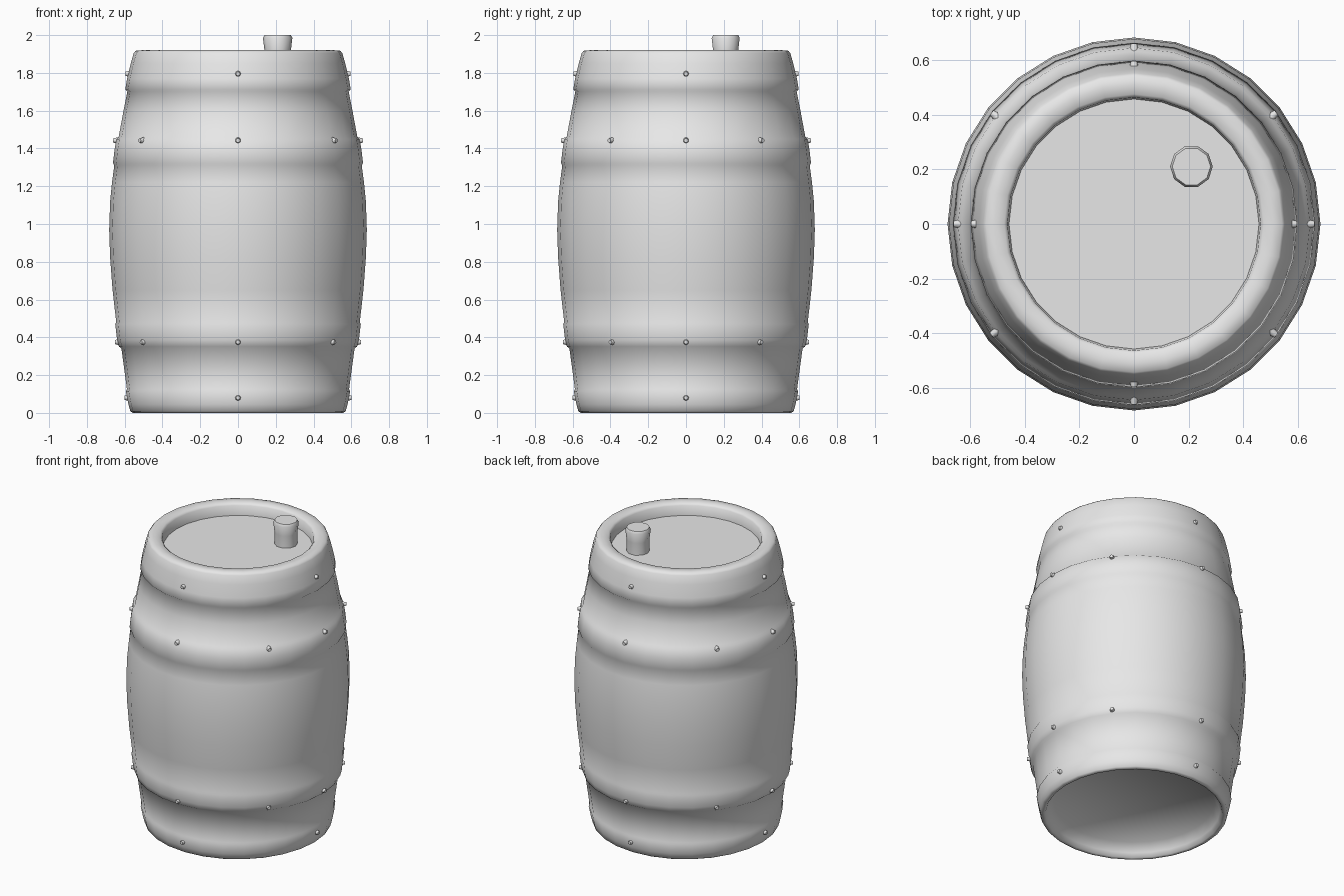
import bpy, bmesh, math
from mathutils import Vector, Matrix

if "Cube" in bpy.data.objects:
    bpy.data.objects.remove(bpy.data.objects["Cube"])

SEG = 28
grey = bpy.data.materials.new("plain grey")
grey.diffuse_color = (0.8, 0.8, 0.8, 1)
grey.use_nodes = True
grey.node_tree.nodes["Principled BSDF"].inputs["Base Color"].default_value = grey.diffuse_color


def finish(name, bm, angle):
    bmesh.ops.remove_doubles(bm, verts=bm.verts, dist=1e-5)
    bmesh.ops.recalc_face_normals(bm, faces=bm.faces)
    me = bpy.data.meshes.new(name)
    bm.to_mesh(me)
    bm.free()
    me.materials.append(grey)
    ob = bpy.data.objects.new(name, me)
    bpy.context.collection.objects.link(ob)
    bpy.ops.object.select_all(action='DESELECT')
    ob.select_set(True)
    bpy.context.view_layer.objects.active = ob
    bpy.ops.object.shade_smooth_by_angle(angle=math.radians(angle))
    return ob


def lathe(name, profile, seg=SEG, centre=(0, 0), angle=60):
    """Spin a list of (radius, height) points around a vertical axis."""
    bm = bmesh.new()
    rings = []
    for r, z in profile:
        if r > 0:
            ring = [bm.verts.new((centre[0] + r * math.cos(2 * math.pi * i / seg),
                                  centre[1] + r * math.sin(2 * math.pi * i / seg), z))
                    for i in range(seg)]
        else:
            ring = [bm.verts.new((centre[0], centre[1], z))] * seg
        rings.append(ring)
    for a, b in zip(rings, rings[1:]):
        for i in range(seg):
            j = (i + 1) % seg
            loop = list(dict.fromkeys([a[i], a[j], b[j], b[i]]))
            if len(loop) > 2:
                bm.faces.new(loop)
    return finish(name, bm, angle)


# Barrel in one skin: recessed bottom, staves with raised hoops, rolled rim, recessed lid
bottom = [(0, 0.085), (0.49, 0.085), (0.525, 0.03), (0.54, 0.004), (0.556, 0.0), (0.57, 0.008)]
bottom_hoop = [(0.58, 0.045), (0.594, 0.115), (0.588, 0.125)]
lower_hoop = [(0.617, 0.34), (0.631, 0.352), (0.64, 0.385), (0.65, 0.47), (0.645, 0.482)]
bulge = [(0.664, 0.65), (0.677, 0.82), (0.682, 0.97), (0.677, 1.12), (0.667, 1.22), (0.655, 1.31)]
upper_hoop = [(0.662, 1.322), (0.654, 1.39), (0.644, 1.45), (0.632, 1.46)]
neck = [(0.606, 1.6), (0.586, 1.7)]
top_hoop = [(0.597, 1.712), (0.587, 1.77), (0.568, 1.85), (0.552, 1.905), (0.542, 1.917)]
lid = [(0.51, 1.92), (0.475, 1.917), (0.463, 1.905), (0.457, 1.84), (0, 1.84)]
lathe("barrel_body", bottom + bottom_hoop + lower_hoop + bulge + upper_hoop + neck + top_hoop + lid)

# Tapered bung in the lid
lathe("bung", [(0.07, 1.84), (0.07, 1.92), (0.078, 1.985), (0.07, 2.0), (0, 2.0)],
      seg=10, centre=(0.21, 0.21), angle=60)


# Rivets round each hoop
def rivets(name, z, radius, angles):
    bm = bmesh.new()
    for a in angles:
        d = Vector((math.cos(math.radians(a)), math.sin(math.radians(a)), 0))
        m = Matrix.Translation(d * radius + Vector((0, 0, z))) @ d.to_track_quat('Z', 'Y').to_matrix().to_4x4()
        bmesh.ops.create_cone(bm, cap_ends=True, segments=8, radius1=0.018,
                              radius2=0.011, depth=0.03, matrix=m)
    finish(name, bm, 60)


eight = [0, 38, 90, 142, 180, 218, 270, 322]
four = [0, 90, 180, 270]
rivets("lower_hoop_rivets", 0.375, 0.637, eight)
rivets("upper_hoop_rivets", 1.442, 0.646, eight)
rivets("bottom_hoop_rivets", 0.08, 0.587, four)
rivets("top_hoop_rivets", 1.795, 0.581, four)
